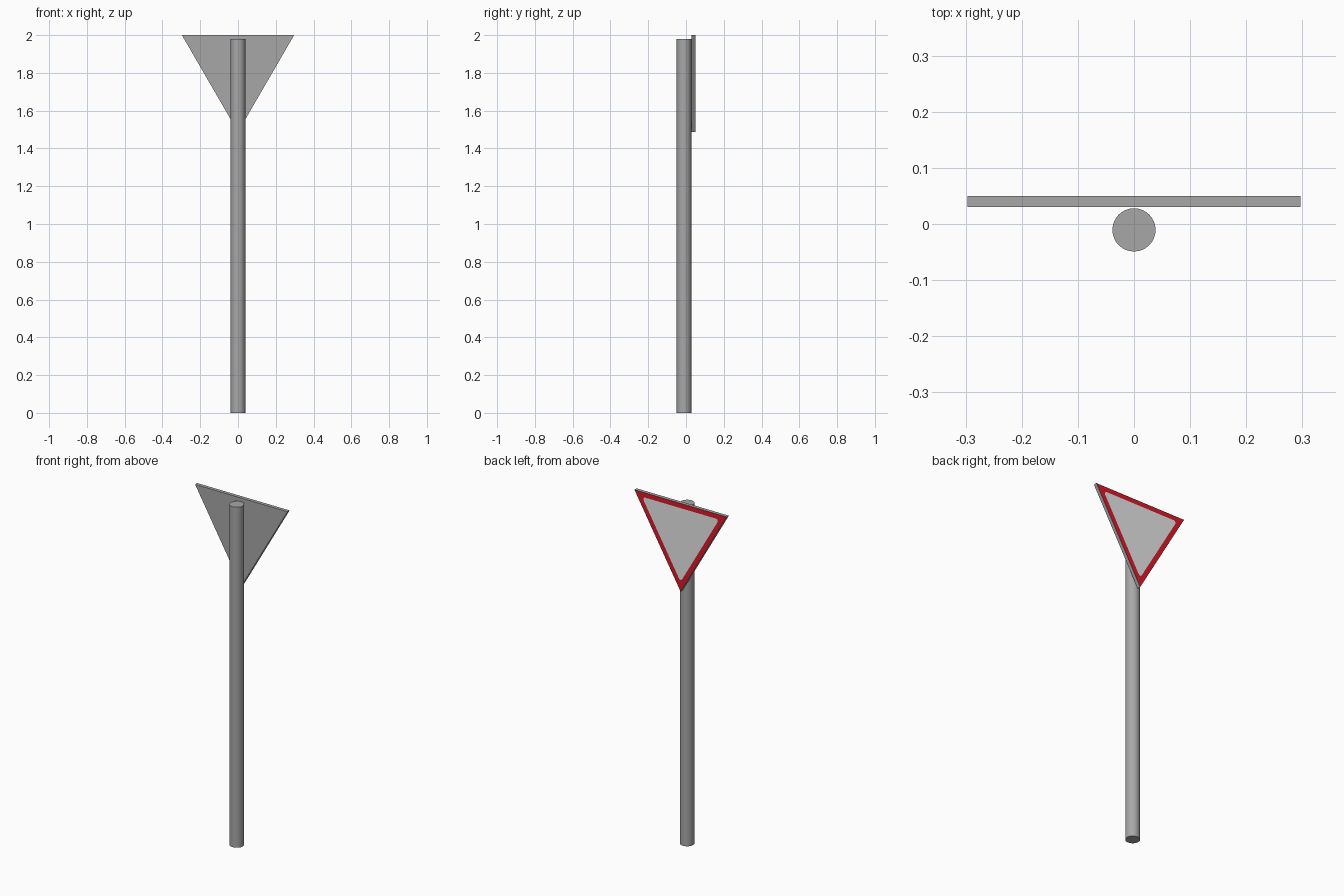
import bpy, bmesh, math
from mathutils import Vector

if "Cube" in bpy.data.objects:
    bpy.data.objects.remove(bpy.data.objects["Cube"])


def material(name, rgb):
    m = bpy.data.materials.new(name)
    m.diffuse_color = (*rgb, 1.0)
    m.use_nodes = True
    m.node_tree.nodes["Principled BSDF"].inputs["Base Color"].default_value = m.diffuse_color
    return m


grey = material("metal grey", (0.39, 0.39, 0.39))
red = material("border red", (0.68, 0.011, 0.024))
pale = material("panel white", (0.80, 0.80, 0.80))

# Round post, just in front of the panel
POST_H = 1.98
bpy.ops.mesh.primitive_cylinder_add(vertices=32, radius=0.0385, depth=POST_H,
                                    location=(0, -0.0105, POST_H / 2))
post = bpy.context.object
post.name = "post"
post.data.materials.append(grey)
bpy.ops.object.shade_smooth_by_angle(angle=math.radians(40))

# Triangular panel, point down, painted on the +y side
HALF_W, TOP, BOTTOM = 0.297, 2.0, 1.487
Y_BACK, Y_FACE = 0.03, 0.05
BORDER, ROUND, STEPS = 0.028, 0.012, 4
corners = [Vector((-HALF_W, TOP)), Vector((HALF_W, TOP)), Vector((0, BOTTOM))]
centre = sum(corners, Vector((0, 0))) / 3

bm = bmesh.new()
back = [bm.verts.new((c.x, Y_BACK, c.y)) for c in corners]
front = [bm.verts.new((c.x, Y_FACE, c.y)) for c in corners]

# Rounded corners of the inner field
arcs = []
for c in corners:
    inward = (centre - c).normalized()
    pivot = c + inward * 2 * (BORDER + ROUND)
    out = math.atan2(-inward.y, -inward.x)
    arc = []
    for i in range(STEPS + 1):
        a = out + math.radians(60 - 120 * i / STEPS)
        arc.append(bm.verts.new((pivot.x + ROUND * math.cos(a), Y_FACE,
                                 pivot.y + ROUND * math.sin(a))))
    arcs.append(arc)

bm.faces.new(back)
for i in range(3):
    j = (i + 1) % 3
    bm.faces.new((back[i], back[j], front[j], front[i]))
    # Red border: straight strip and corner fan
    bm.faces.new((front[i], front[j], arcs[j][0], arcs[i][-1])).material_index = 1
    for a, b in zip(arcs[i], arcs[i][1:]):
        bm.faces.new((front[i], b, a)).material_index = 1
bm.faces.new([v for arc in arcs for v in arc]).material_index = 2
bmesh.ops.recalc_face_normals(bm, faces=bm.faces[:])

mesh = bpy.data.meshes.new("sign_panel")
bm.to_mesh(mesh)
bm.free()
for m in (grey, red, pale):
    mesh.materials.append(m)
panel = bpy.data.objects.new("sign_panel", mesh)
bpy.context.collection.objects.link(panel)
